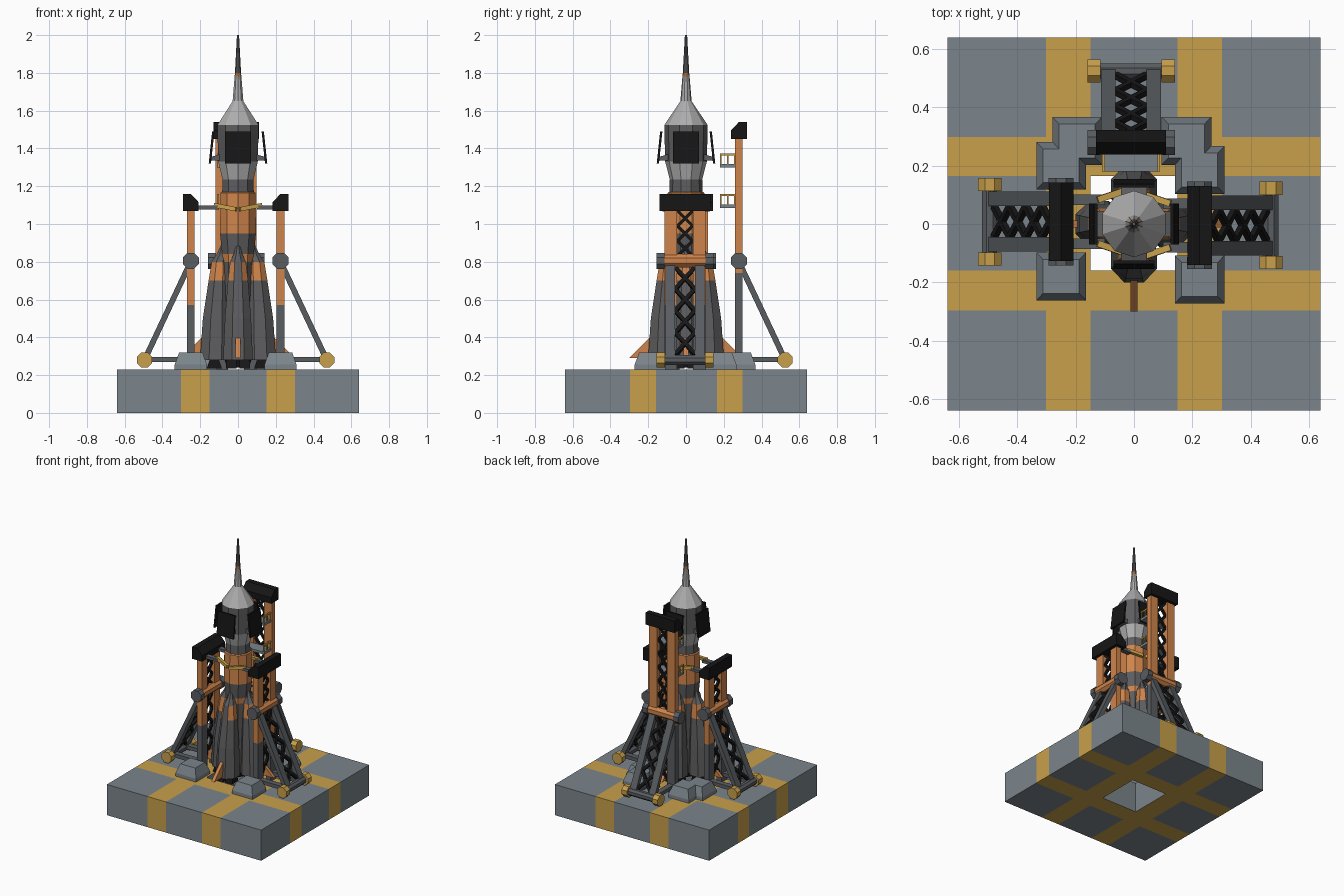
import bpy, bmesh
from math import sin, cos, pi, sqrt
from mathutils import Vector, Matrix

if "Cube" in bpy.data.objects:
    bpy.data.objects.remove(bpy.data.objects["Cube"])

def material(name, rgb):
    m = bpy.data.materials.new(name)
    m.diffuse_color = (*rgb, 1)
    m.use_nodes = True
    m.node_tree.nodes["Principled BSDF"].inputs["Base Color"].default_value = m.diffuse_color
    return m

PALETTE = [material(n, c) for n, c in (
    ("slab_grey", (0.20, 0.235, 0.26)), ("yellow", (0.58, 0.35, 0.07)),
    ("orange", (0.62, 0.23, 0.07)), ("dark_grey", (0.11, 0.11, 0.115)),
    ("light_grey", (0.42, 0.42, 0.42)), ("black", (0.008, 0.008, 0.008)),
    ("steel", (0.10, 0.11, 0.12)))]
SLAB, YELLOW, ORANGE, DARK, LIGHT, BLACK, STEEL = range(7)

def finish(name, bm, matrix=Matrix()):
    bmesh.ops.recalc_face_normals(bm, faces=bm.faces[:])
    me = bpy.data.meshes.new(name)
    bm.to_mesh(me)
    bm.free()
    for m in PALETTE:
        me.materials.append(m)
    ob = bpy.data.objects.new(name, me)
    ob.matrix_world = matrix
    bpy.context.collection.objects.link(ob)
    return ob

def face(bm, verts, mat):
    f = bm.faces.new(verts)
    f.material_index = mat
    return f

def skin(bm, rings, mats):
    """Closed skin through rings of points, one colour per segment."""
    rows = [[bm.verts.new(p) for p in r] for r in rings]
    n = len(rows[0])
    for a, b, m in zip(rows, rows[1:], mats):
        for i in range(n):
            j = (i + 1) % n
            face(bm, (a[i], a[j], b[j], b[i]), m)
    face(bm, rows[0][::-1], mats[0])
    face(bm, rows[-1], mats[-1])

def loft(bm, sections, mats, n, turn=0.0):
    """Sections are (centre x, radius x, radius y, z)."""
    skin(bm, [[(cx + rx * cos(turn + 2 * pi * i / n), ry * sin(turn + 2 * pi * i / n), z)
               for i in range(n)] for cx, rx, ry, z in sections], mats)

def prism(bm, pts, v0, v1, mat):
    """Profile in x and z, pushed along y."""
    skin(bm, [[(u, v, z) for u, z in pts] for v in (v0, v1)], [mat])

def box(bm, x0, x1, y0, y1, z0, z1, mat):
    prism(bm, [(x0, z0), (x1, z0), (x1, z1), (x0, z1)], y0, y1, mat)

def drum(bm, x, z, r, v0, v1, mat):
    prism(bm, [(x + r * cos(pi / 8 + k * pi / 4), z + r * sin(pi / 8 + k * pi / 4))
               for k in range(8)], v0, v1, mat)

def beam(bm, a, b, w, t, mat):
    a, b = Vector(a), Vector(b)
    d = (b - a).normalized()
    side = Vector((0, 1, 0)) if abs(d.y) < 0.95 else Vector((1, 0, 0))
    nrm = d.cross(side).normalized()
    side = nrm.cross(d) * w / 2
    nrm = nrm * t / 2
    skin(bm, [[p - side - nrm, p + side - nrm, p + side + nrm, p - side + nrm]
              for p in (a, b)], [mat])

def lattice(bm, a, b, half, count, w):
    """Row of black X braces from a to b, spread along y."""
    a, b, s = Vector(a), Vector(b), Vector((0, half, 0))
    for k in range(count):
        p, q = a.lerp(b, k / count), a.lerp(b, (k + 1) / count)
        beam(bm, p - s, q + s, w, w, BLACK)
        beam(bm, p + s, q - s, w, w, BLACK)

# Launch slab with crossing stripes and a square flame hole
bm = bmesh.new()
cuts = [-0.64, -0.302, -0.15, 0.15, 0.302, 0.64]
ycuts = [-0.64, -0.297, -0.16, 0.165, 0.299, 0.64]
V = {(i, j, k): bm.verts.new((x, y, z)) for i, x in enumerate(cuts)
     for j, y in enumerate(ycuts) for k, z in enumerate((0, 0.23))}
for i in range(5):
    for s in (0, 5):
        m = YELLOW if i in (1, 3) else SLAB
        face(bm, [V[i, s, 0], V[i + 1, s, 0], V[i + 1, s, 1], V[i, s, 1]], m)
        face(bm, [V[s, i, 0], V[s, i + 1, 0], V[s, i + 1, 1], V[s, i, 1]], m)
    for j in range(5):
        if (i, j) != (2, 2):
            for k in (0, 1):
                face(bm, [V[i, j, k], V[i + 1, j, k], V[i + 1, j + 1, k], V[i, j + 1, k]],
                     YELLOW if {i, j} & {1, 3} else SLAB)
for s in (2, 3):
    face(bm, [V[2, s, 0], V[3, s, 0], V[3, s, 1], V[2, s, 1]], SLAB)
    face(bm, [V[s, 2, 0], V[s, 3, 0], V[s, 3, 1], V[s, 2, 1]], SLAB)
finish("launch_slab", bm)

# Rocket core, nose and spire
profile = [(0.06, 0.24), (0.075, 0.28), (0.085, 0.80), (0.088, 0.84), (0.10, 0.95),
           (0.097, 1.165), (0.088, 1.17), (0.086, 1.235), (0.11, 1.33), (0.112, 1.40),
           (0.114, 1.48), (0.114, 1.525), (0.03, 1.65), (0.019, 1.78), (0.017, 1.80), (0.006, 2.0)]
bands = [BLACK, DARK, ORANGE, DARK, ORANGE, ORANGE, DARK, LIGHT, DARK, DARK, DARK,
         LIGHT, LIGHT, ORANGE, DARK]
bm = bmesh.new()
loft(bm, [(0, r, r, z) for r, z in profile], bands, 10, pi / 10)
finish("rocket_core", bm)

# Four boosters with nozzles and tail fins, four steering panels
for k, side in enumerate(("right", "back", "left", "front")):
    M = Matrix.Rotation(k * pi / 2, 4, 'Z')
    bm = bmesh.new()
    loft(bm, [(0.12, 0.088, 0.085, 0.28), (0.115, 0.077, 0.075, 0.50), (0.103, 0.057, 0.058, 0.70),
              (0.097, 0.046, 0.045, 0.80), (0.085, 0.03, 0.025, 0.84), (0.08, 0.006, 0.006, 0.90)],
         [DARK, DARK, ORANGE, DARK, DARK], 8, pi / 8)
    if k % 2:
        bm.normal_update()
        for f in bm.faces:
            if abs(f.calc_center_median().y) < 0.001 and f.material_index == ORANGE:
                f.material_index = DARK
    finish(side + "_booster", bm, M)
    bm = bmesh.new()
    for y in (-0.035, 0.035):
        prism(bm, [(0.10, 0.28), (0.15, 0.28), (0.165, 0.235), (0.085, 0.235)],
              y - 0.028, y + 0.028, BLACK)
    finish(side + "_nozzles", bm, M)
    bm = bmesh.new()
    prism(bm, [(0.18, 0.41), (0.18, 0.29), (0.30, 0.29)], -0.012, 0.012, ORANGE)
    finish(side + "_tail_fin", bm, M)
    bm = bmesh.new()
    beam(bm, (0.131, 0, 1.49), (0.149, 0, 1.32), 0.14, 0.012, BLACK)
    prism(bm, [(0.095, 1.335), (0.146, 1.335), (0.143, 1.355), (0.095, 1.37)], -0.045, 0.045, DARK)
    finish(side + "_steering_panel", bm, M)

# Gantry towers, built with x pointing away from the rocket
def tower(name, angle, dist, shift, top, paint, half):
    M = Matrix.Rotation(angle, 4, 'Z') @ Matrix.Translation((dist, shift, 0))
    bm = bmesh.new()
    for s in (-1, 1):
        y0, y1 = s * 0.075 - 0.033, s * 0.075 + 0.033
        box(bm, -0.02, 0.02, y0, y1, 0.23, paint, STEEL)
        box(bm, -0.02, 0.02, y0, y1, paint, top - 0.08, ORANGE)
    lattice(bm, (0, 0, 0.30), (0, 0, 0.77), 0.045, 4, 0.016)
    lattice(bm, (0, 0, 0.83), (0, 0, top - 0.09), 0.04, round((top - 0.9) / 0.1), 0.016)
    finish(name + "_columns", bm, M)
    bm = bmesh.new()
    prism(bm, [(-0.042, top - 0.09), (0.042, top - 0.09), (0.042, top), (0, top),
               (-0.042, top - 0.045)], -half, half, BLACK)
    finish(name + "_cap", bm, M)
    bm = bmesh.new()
    drum(bm, 0, 0.805, 0.038, -0.115, 0.115, ORANGE)
    for s in (-1, 1):
        drum(bm, 0, 0.805, 0.046, *sorted((s * 0.108, s * 0.15)), STEEL)
        beam(bm, (0, s * 0.078, 0.80), (0.245, s * 0.078, 0.28), 0.05, 0.03, STEEL)
        box(bm, 0, 0.24, s * 0.078 - 0.02, s * 0.078 + 0.02, 0.27, 0.297, STEEL)
    lattice(bm, (0.01, 0, 0.77), (0.23, 0, 0.31), 0.053, 4, 0.02)
    finish(name + "_brace", bm, M)
    bm = bmesh.new()
    drum(bm, 0.245, 0.28, 0.028, -0.13, 0.13, STEEL)
    for s in (-1, 1):
        drum(bm, 0.245, 0.28, 0.043, *sorted((s * 0.105, s * 0.15)), YELLOW)
    finish(name + "_foot", bm, M)
    return M

back_m = tower("back_tower", pi / 2, 0.28, 0.01, 1.54, 0.74, 0.12)
for name, angle, dist, shift in (("right_tower", 0, 0.225, -0.005), ("left_tower", pi, 0.25, -0.008)):
    M = tower(name, angle, dist, shift, 1.16, 0.57, 0.135)
    # Clamp arms holding the rocket
    bm = bmesh.new()
    for s in (-1, 1):
        box(bm, 0.10 - dist, 0, s * 0.075 - 0.018, s * 0.075 + 0.018, 1.077, 1.097, STEEL)
        beam(bm, (0.125 - dist, s * 0.075, 1.10), (0.01 - dist, s * 0.115, 1.078), 0.022, 0.022, YELLOW)
    finish(name + "_clamp", bm, M)

# Railed balconies on the back tower
for name, z in (("upper_balcony", 1.30), ("lower_balcony", 1.085)):
    bm = bmesh.new()
    box(bm, -0.10, -0.015, -0.10, 0.10, z, z + 0.018, SLAB)
    for s in (-1, 1):
        for u in (-0.096, -0.058, -0.022):
            box(bm, u - 0.004, u + 0.004, s * 0.095 - 0.004, s * 0.095 + 0.004, z, z + 0.07, YELLOW)
        box(bm, -0.10, -0.018, s * 0.095 - 0.005, s * 0.095 + 0.005, z + 0.062, z + 0.073, YELLOW)
    finish(name, bm, back_m)

# Sloped footing blocks under the towers
for k, (x, y) in enumerate(((-0.25, -0.18), (-0.25, 0.20), (0.225, -0.19), (0.225, 0.185),
                            (-0.195, 0.285), (0.18, 0.285))):
    bm = bmesh.new()
    q = sqrt(2)
    loft(bm, [(0, 0.085 * q, 0.082 * q, 0.23), (0, 0.085 * q, 0.082 * q, 0.255),
              (0, 0.062 * q, 0.058 * q, 0.32)], [SLAB, SLAB], 4, pi / 4)
    finish("footing_block_%d" % (k + 1), bm, Matrix.Translation((x, y, 0)))
